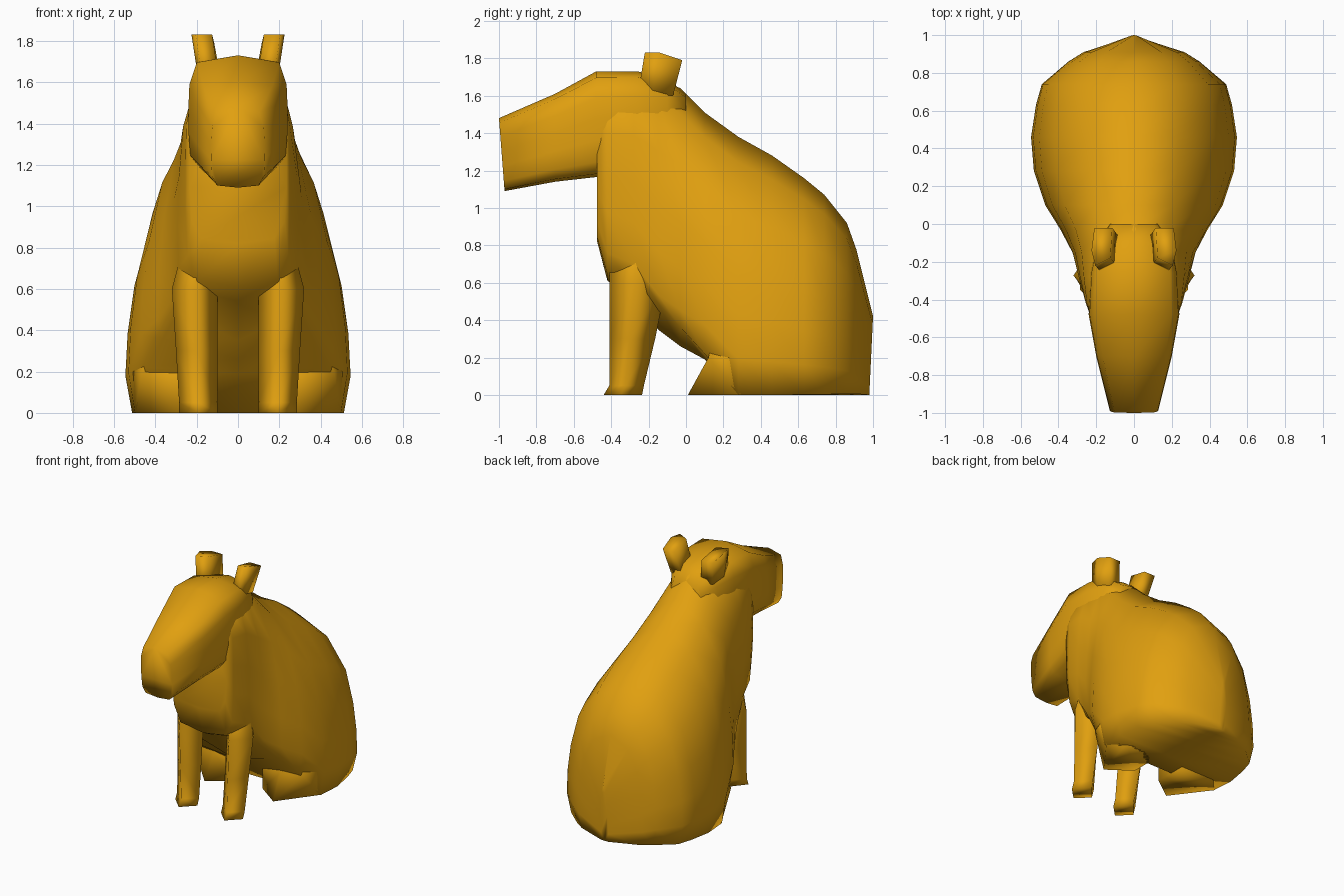
import bpy, bmesh

old = bpy.data.objects.get("Cube")
if old:
    bpy.data.objects.remove(old, do_unlink=True)

# Single fur colour
fur = bpy.data.materials.new("golden_brown_fur")
fur.use_nodes = True
color = (0.75, 0.35, 0.005, 1)
fur.diffuse_color = color
bsdf = fur.node_tree.nodes["Principled BSDF"]
bsdf.inputs["Base Color"].default_value = color
bsdf.inputs["Roughness"].default_value = 0.8


def loft(name, rings):
    """Skin a list of equal-length closed rings, cap both ends, shade smooth."""
    bm = bmesh.new()
    loops = [[bm.verts.new(p) for p in ring] for ring in rings]
    n = len(loops[0])
    for a, b in zip(loops, loops[1:]):
        for i in range(n):
            j = (i + 1) % n
            bm.faces.new((a[i], a[j], b[j], b[i]))
    bm.faces.new(loops[0][::-1])
    bm.faces.new(loops[-1])
    bmesh.ops.recalc_face_normals(bm, faces=bm.faces)
    for face in bm.faces:
        face.smooth = True
    mesh = bpy.data.meshes.new(name)
    bm.to_mesh(mesh)
    bm.free()
    mesh.materials.append(fur)
    bpy.context.collection.objects.link(bpy.data.objects.new(name, mesh))


def mirrored_pair(name, rings):
    for side, s in (("left", 1), ("right", -1)):
        loft(f"{side}_{name}", [[(s * x, y, z) for x, y, z in r] for r in rings])


# Half cross-sections (width, height fractions): pear for the rump, boxy for the head
PEAR = [(0, 0), (.94, 0), (1, .14), (.98, .3), (.92, .48), (.78, .7), (.44, .9), (0, 1)]
BOXY = [(0, 0), (.75, .03), (.96, .14), (1, .35), (1, .55), (.98, .75), (.83, .94), (0, 1)]


def section(y, bottom, top, width, k, lean=0, lift=0):
    """Cross-section at y; lean tilts it forward, lift raises the lower corners."""
    half = []
    for i, ((px, pz), (bx, bz)) in enumerate(zip(PEAR, BOXY)):
        h = pz + (bz - pz) * k
        z = bottom + (top - bottom) * h + (lift if i == 1 else 0)
        half.append((width * (px + (bx - px) * k), y - lean * h, z))
    return half + [(-x, yy, z) for x, yy, z in half[-2:0:-1]]


# Body from rump to chest
loft("body", [section(*s) for s in (
    (.98, 0, .42, .03, 0, -.02),
    (.91, 0, .78, .27, .25),
    (.86, 0, .92, .35, .2),
    (.74, 0, 1.07, .49, .1),
    (.63, 0, 1.16, .52, .05),
    (.46, 0, 1.28, .545, 0),
    (.28, 0, 1.38, .53, 0),
    (.10, .19, 1.51, .47, 0, 0, .03),
    (-.03, .26, 1.64, .39, .05, 0, .1),
    (-.15, .35, 1.69, .33, .3, 0, .13),
    (-.28, .54, 1.7, .295, .6, 0, .04),
    (-.42, .61, 1.66, .255, 1),
    (-.475, .82, 1.6, .235, 1),
)])

# Head from inside the neck to the blunt muzzle
loft("head", [section(*s) for s in (
    (0, 1.3, 1.61, .13, .9),
    (-.1, 1.25, 1.69, .2, .9),
    (-.26, 1.2, 1.73, .23, 1),
    (-.48, 1.165, 1.73, .24, 1),
    (-.7, 1.14, 1.61, .2, 1),
    (-.97, 1.09, 1.48, .13, .9, .03),
)])


def diamond(inner, outer, front, back, z):
    cx, cy = (inner + outer) / 2, (front * .55 + back * .45)
    return [(inner, cy, z), (cx, front, z), (outer, cy, z), (cx, back, z)]


# Front legs: diamond section with a slight toe, widening into the shoulder
mirrored_pair("front_leg", [
    diamond(.10, .285, -.44, -.235, 0),
    diamond(.10, .285, -.41, -.225, .05),
    diamond(.10, .3, -.41, -.165, .3),
    diamond(.10, .32, -.41, -.105, .6),
    diamond(.10, .24, -.4, -.1, .9),
])

# Hind feet: toe points forward, outer edge runs back to the haunch
mirrored_pair("hind_foot", [
    [(.11, .14, 0), (.29, .01, 0), (.5, .29, 0), (.4, .4, 0), (.11, .4, 0)],
    [(.11, .14, .17), (.28, .11, .18), (.465, .12, .2), (.525, .28, .2), (.11, .4, .2)],
    [(.15, .2, .3), (.28, .14, .32), (.4, .16, .38), (.45, .3, .38), (.15, .4, .3)],
])

# Upright ears
ear = [(.115, -.02), (.21, -.02), (.225, -.14), (.205, -.22), (.125, -.18)]
mirrored_pair("ear", [
    [(x - .035, y * .95 - .05, 1.6) for x, y in ear],
    [(x, y, 1.79 if y > -.1 else 1.83) for x, y in ear],
])
